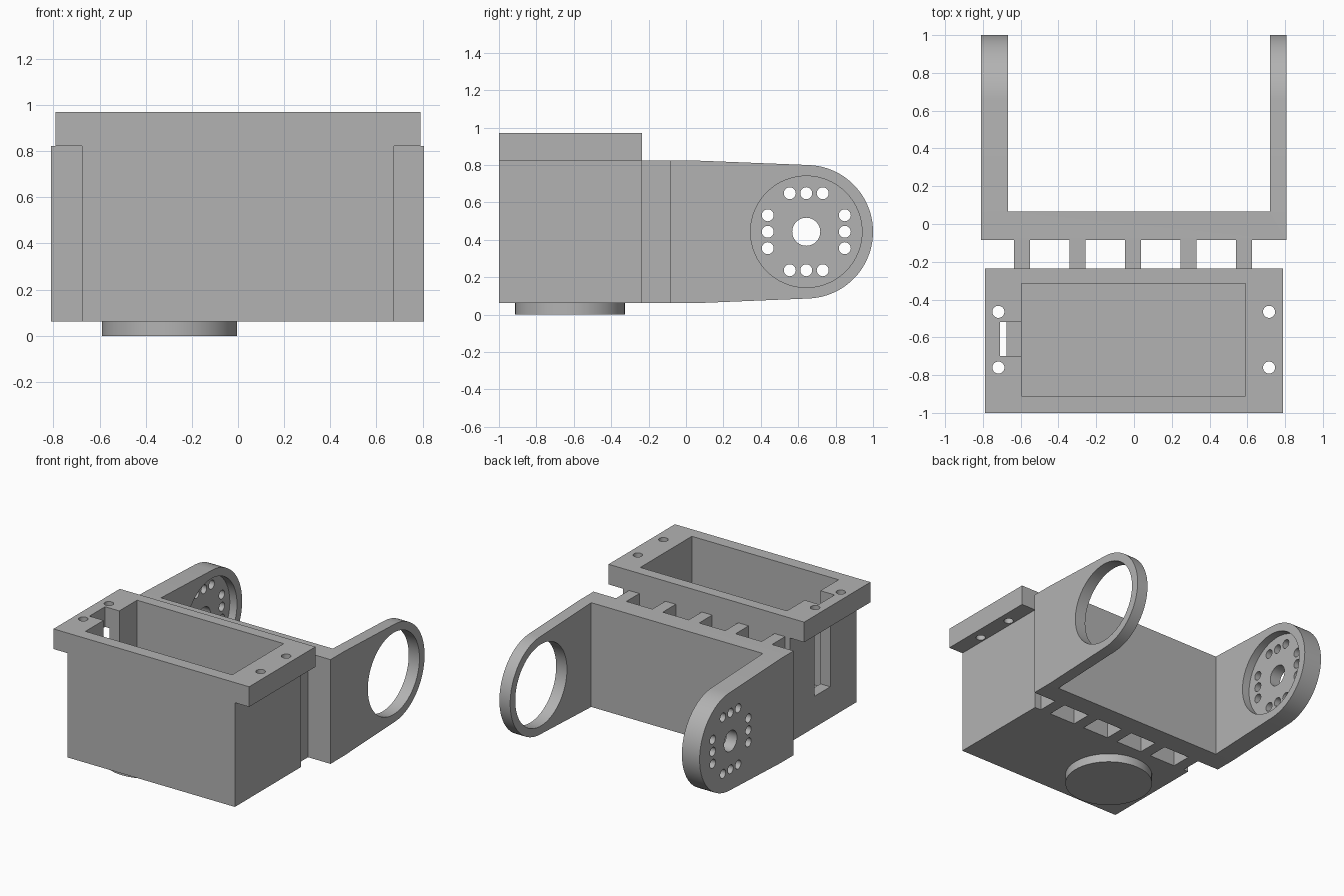
import bpy, bmesh
from math import sin, cos, pi, radians
from mathutils import Vector

cube = bpy.data.objects.get("Cube")
if cube:
    bpy.data.objects.remove(cube, do_unlink=True)

grey = bpy.data.materials.new("plain grey")
grey.use_nodes = True
colour = (0.45, 0.45, 0.45, 1)
grey.diffuse_color = colour
grey.node_tree.nodes["Principled BSDF"].inputs["Base Color"].default_value = colour

BASE, DECK, TOP = 0.062, 0.823, 0.97   # housing floor, flange underside, flange top
BACK, PLATE = -0.235, -0.085           # housing rear, bracket plate front
PIVOT = (0.643, 0.443)                 # pivot in y, z


def prism(name, points, axis, low, high):
    """Extrude a 2D outline along an axis; outline uses the two other axes in order."""
    bm = bmesh.new()
    verts = []
    for a, b in points:
        co = [a, b]
        co.insert(axis, low)
        verts.append(bm.verts.new(co))
    face = bm.faces.new(verts)
    ext = bmesh.ops.extrude_face_region(bm, geom=[face])
    shift = Vector((0, 0, 0))
    shift[axis] = high - low
    bmesh.ops.translate(bm, vec=shift, verts=[v for v in ext["geom"] if isinstance(v, bmesh.types.BMVert)])
    bmesh.ops.recalc_face_normals(bm, faces=bm.faces)
    mesh = bpy.data.meshes.new(name)
    bm.to_mesh(mesh)
    bm.free()
    mesh.materials.append(grey)
    obj = bpy.data.objects.new(name, mesh)
    bpy.context.collection.objects.link(obj)
    return obj


def box(name, x0, x1, y0, y1, z0, z1):
    return prism(name, [(x0, y0), (x1, y0), (x1, y1), (x0, y1)], 2, z0, z1)


def cylinder(name, centre, radius, axis, low, high, sides=32):
    ring = [(centre[0] + radius * cos(2 * pi * i / sides),
             centre[1] + radius * sin(2 * pi * i / sides)) for i in range(sides)]
    return prism(name, ring, axis, low, high)


def combine(target, tool, operation="DIFFERENCE"):
    tool.hide_render = True
    mod = target.modifiers.new("cut", "BOOLEAN")
    mod.operation = operation
    mod.solver = "EXACT"
    mod.object = tool
    bpy.context.view_layer.objects.active = target
    bpy.ops.object.modifier_apply(modifier=mod.name)
    bpy.data.objects.remove(tool, do_unlink=True)


def smooth(obj):
    bpy.ops.object.select_all(action="DESELECT")
    obj.select_set(True)
    bpy.context.view_layer.objects.active = obj
    bpy.ops.object.shade_smooth_by_angle(angle=radians(30))


# Housing: T-shaped section with an open pocket, cable slot and screw holes
half = [(0.675, BASE), (0.675, DECK), (0.79, DECK), (0.79, TOP)]
section = half + [(-x, z) for x, z in reversed(half)]
housing = prism("housing", section, 1, -1, BACK)
combine(housing, box("pocket_cutter", -0.595, 0.59, -0.91, -0.315, 0.15, 1.1))
combine(housing, box("slot_cutter", -0.71, -0.55, -0.7, -0.52, 0.29, 1.1))
for x in (-0.718, 0.715):
    for y in (-0.465, -0.76):
        combine(housing, cylinder("screw_cutter", (x, y), 0.032, 2, 0.75, 1.1))
smooth(housing)

# Round foot under the housing
foot = cylinder("round_foot", (-0.297, -0.62), 0.293, 2, 0, BASE, 64)
smooth(foot)

# Ribs joining the housing to the bracket
for i in range(5):
    x = -0.593 + 0.294 * i
    box(f"rib_{i + 1}", x - 0.042, x + 0.042, BACK, PLATE, BASE, DECK)

# Bracket: U-shaped plan trimmed to a rounded side outline
plan = [(-0.81, PLATE), (0.807, PLATE), (0.807, 1.1), (0.72, 1.1),
        (0.72, 0.065), (-0.667, 0.065), (-0.667, 1.1), (-0.81, 1.1)]
bracket = prism("bracket", plan, 2, BASE, DECK)
arc = [(PIVOT[0] + 0.357 * cos(radians(a)), PIVOT[1] + 0.357 * sin(radians(a)))
       for a in range(-88, 89, 4)]
outline = ([(-0.2, BASE - 0.1), (0.07, BASE - 0.1), (0.07, BASE)] + arc
           + [(0.07, DECK), (0.07, DECK + 0.1), (-0.2, DECK + 0.1)])
combine(bracket, prism("outline_cutter", outline, 0, -1, 1), "INTERSECT")

# Large ring opening in the left arm, shallow recess inside the right arm
combine(bracket, cylinder("ring_cutter", PIVOT, 0.298, 0, 0.6, 0.9, 64))
combine(bracket, cylinder("recess_cutter", PIVOT, 0.298, 0, -0.725, -0.6, 64))

# Shaft hole and four rows of three screw holes in the right arm
combine(bracket, cylinder("shaft_cutter", PIVOT, 0.075, 0, -0.9, -0.6))
for turn in range(4):
    c, s = round(cos(turn * pi / 2)), round(sin(turn * pi / 2))
    for step in (-0.088, 0, 0.088):
        y, z = c * 0.206 - s * step, s * 0.206 + c * step
        combine(bracket, cylinder("hole_cutter", (PIVOT[0] + y, PIVOT[1] + z), 0.032, 0, -0.9, -0.6, 24))
smooth(bracket)
